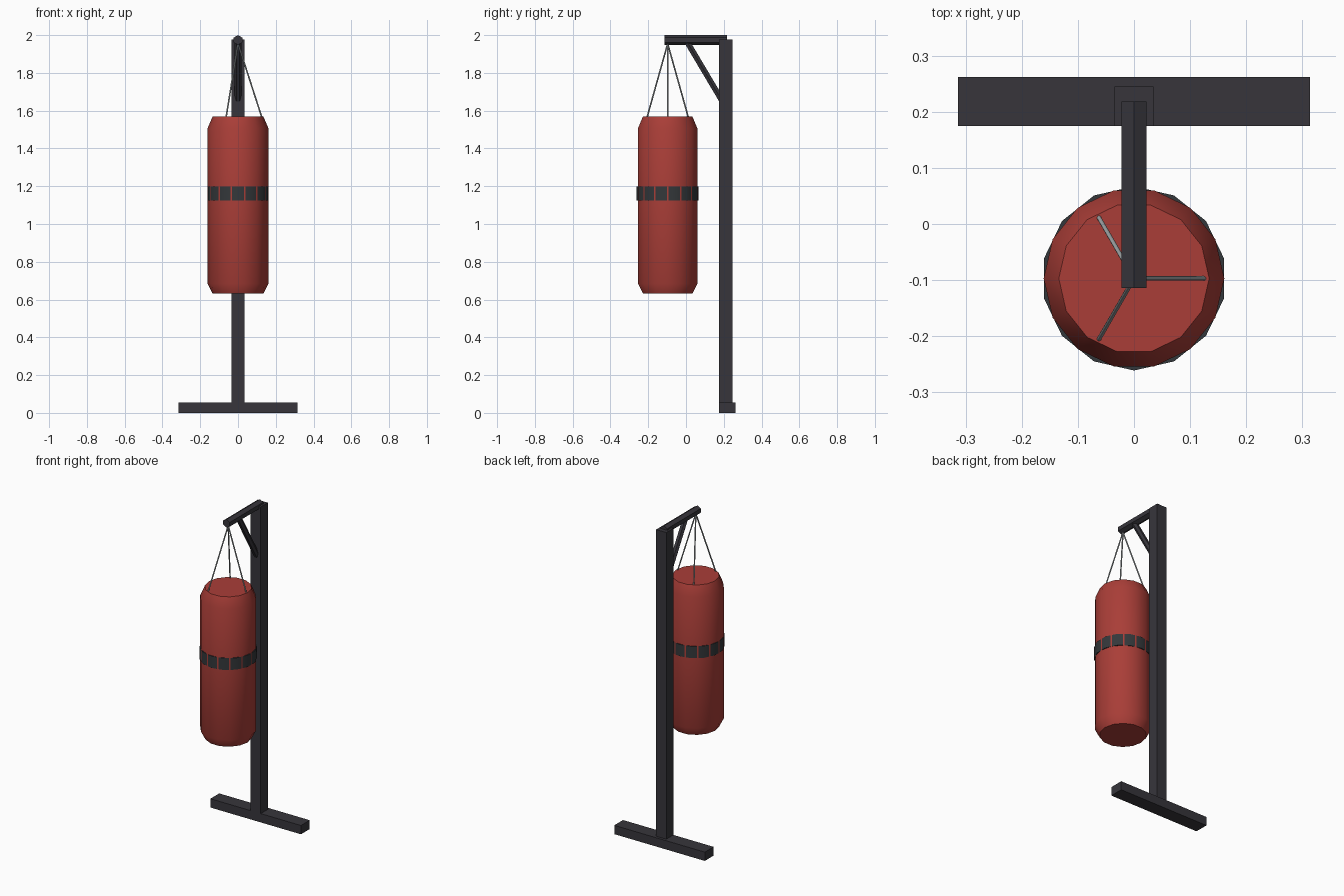
import bpy, bmesh, math
from mathutils import Vector

cube = bpy.data.objects.get("Cube")
if cube:
    bpy.data.objects.remove(cube, do_unlink=True)


def material(name, rgb):
    m = bpy.data.materials.new(name)
    m.use_nodes = True
    m.diffuse_color = (*rgb, 1)
    m.node_tree.nodes["Principled BSDF"].inputs["Base Color"].default_value = (*rgb, 1)
    return m


steel = material("dark steel", (0.038, 0.036, 0.044))
leather = material("red leather", (0.40, 0.048, 0.039))
tape = material("black tape", (0.034, 0.039, 0.043))
cable = material("grey cable", (0.37, 0.40, 0.41))

BAG_Y = -0.097
SIDES = 14


def add_object(name, bm, mat):
    bmesh.ops.recalc_face_normals(bm, faces=bm.faces)
    mesh = bpy.data.meshes.new(name)
    bm.to_mesh(mesh)
    bm.free()
    mesh.materials.append(mat)
    obj = bpy.data.objects.new(name, mesh)
    bpy.context.collection.objects.link(obj)
    return obj


def box(name, low, high, mat):
    bm = bmesh.new()
    bmesh.ops.create_cube(bm, size=1)
    low, high = Vector(low), Vector(high)
    for v in bm.verts:
        v.co = (low + high) / 2 + v.co * (high - low)
    return add_object(name, bm, mat)


def rod(name, start, end, radius, mat, sides=6):
    """Prism between two points, with a corner facing away from the x axis."""
    start, end = Vector(start), Vector(end)
    axis = (end - start).normalized()
    u = Vector((1, 0, 0))
    u = (u - axis * u.dot(axis)).normalized()
    return prism(name, [(start, radius), (end, radius)], u, axis.cross(u), sides, 0, mat)


def prism(name, rings, u, w, sides, turn, mat):
    """Capped loft through regular polygons given as (centre, radius)."""
    bm = bmesh.new()
    loops = []
    for centre, r in rings:
        angles = [turn + math.tau * i / sides for i in range(sides)]
        loops.append([bm.verts.new(centre + r * (u * math.cos(a) + w * math.sin(a)))
                      for a in angles])
    for a, b in zip(loops, loops[1:]):
        for i in range(sides):
            j = (i + 1) % sides
            bm.faces.new((a[i], a[j], b[j], b[i]))
    bm.faces.new(loops[0][::-1])
    bm.faces.new(loops[-1])
    return add_object(name, bm, mat)


X, Y, Z = Vector((1, 0, 0)), Vector((0, 1, 0)), Vector((0, 0, 1))

# Stand
box("base_bar", (-0.314, 0.175, 0), (0.314, 0.262, 0.055), steel)
box("upright_post", (-0.035, 0.175, 0.05), (0.035, 0.245, 1.977), steel)

# Hexagonal arm with its ridge on top, and the diagonal brace below it
prism("top_arm", [(Vector((0, y, 1.974)), 0.026) for y in (-0.114, 0.218)],
      X, Z, 6, math.pi / 6, steel)
rod("diagonal_brace", (0, 0.003, 1.969), (0, 0.19, 1.654), 0.0175, steel)

# Bag with tapered shoulders
profile = [(0.631, 0.134), (0.684, 0.161), (1.507, 0.161), (1.57, 0.134)]
bag = prism("punch_bag", [(Vector((0, BAG_Y, z)), r) for z, r in profile],
            X, Y, SIDES, 0, leather)

# Tape band, turned half a side so that the bag corners break through it
band = prism("tape_band", [(Vector((0, BAG_Y, z)), 0.1641) for z in (1.125, 1.199)],
             X, Y, SIDES, math.pi / SIDES, tape)

# Three cables
cables = []
for i in range(3):
    a = math.tau * i / 3
    foot = (0.127 * math.cos(a), BAG_Y + 0.127 * math.sin(a), 1.562)
    cables.append(rod(f"hanging_cable_{i + 1}", foot, (0, BAG_Y, 1.955), 0.004, cable, 8))

# Smooth shading on the round parts
bpy.ops.object.select_all(action="DESELECT")
for obj in [bag, band] + cables:
    obj.select_set(True)
bpy.context.view_layer.objects.active = bag
bpy.ops.object.shade_smooth_by_angle(angle=math.radians(46))
